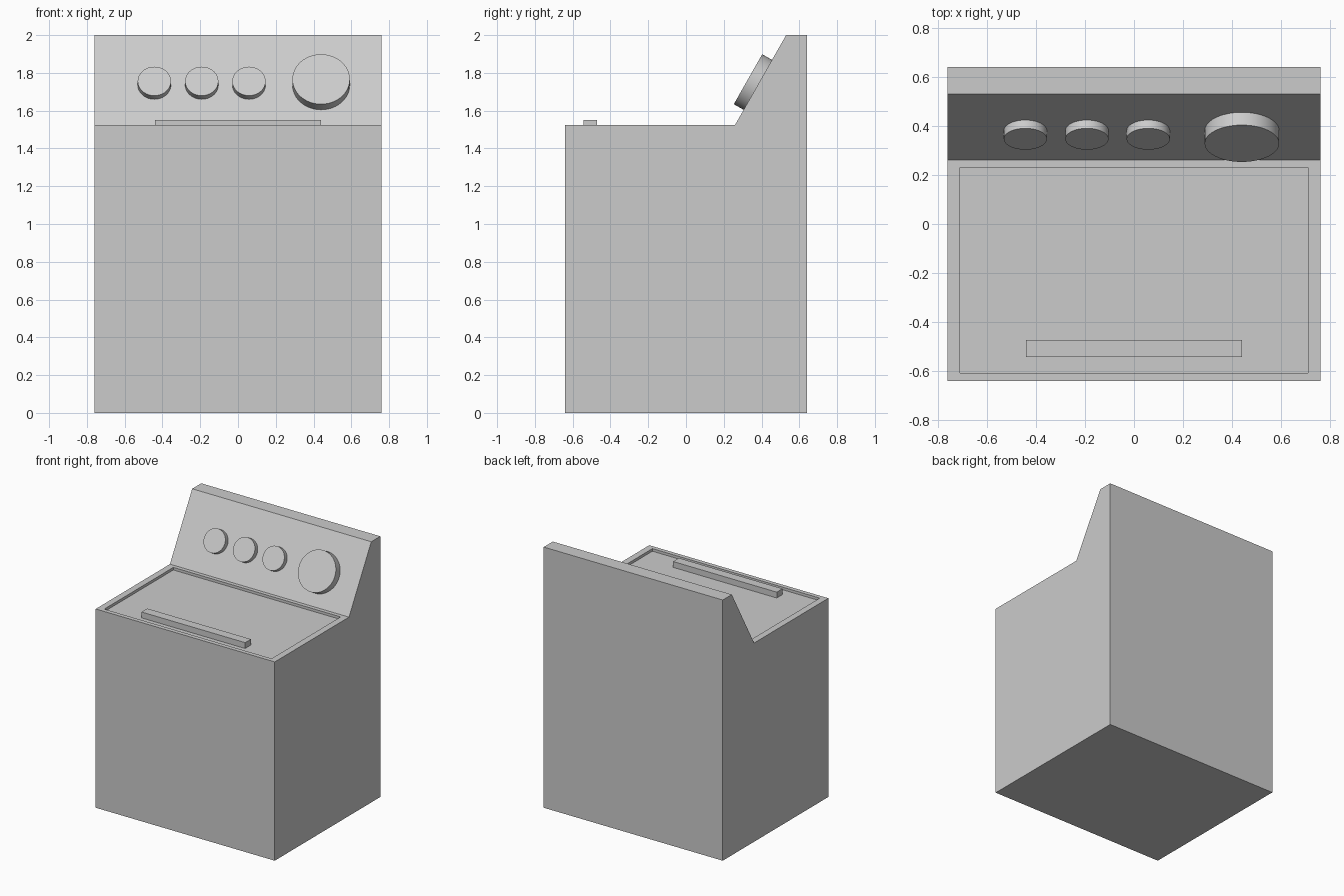
import bpy, bmesh, math
from mathutils import Matrix, Vector

if "Cube" in bpy.data.objects:
    bpy.data.objects.remove(bpy.data.objects["Cube"])

W, D, TOP = 0.76, 0.64, 1.525           # half width, half depth, worktop height
SLOPE_LOW = Vector((0, 0.26, TOP))      # foot and head of the sloping control panel
SLOPE_TOP = Vector((0, 0.53, 2.0))
RECESS = 0.02


def finish(name, bm):
    bmesh.ops.recalc_face_normals(bm, faces=bm.faces)
    mesh = bpy.data.meshes.new(name)
    bm.to_mesh(mesh)
    bm.free()
    obj = bpy.data.objects.new(name, mesh)
    bpy.context.collection.objects.link(obj)
    return obj


# Cabinet: side profile extruded across the width
bm = bmesh.new()
profile = [(-D, 0), (D, 0), (D, 2.0), SLOPE_TOP.yz, SLOPE_LOW.yz, (-D, TOP)]
side = bm.faces.new([bm.verts.new((-W, y, z)) for y, z in profile])
ext = bmesh.ops.extrude_face_region(bm, geom=[side])
bmesh.ops.translate(bm, vec=(2 * W, 0, 0),
                    verts=[v for v in ext["geom"] if isinstance(v, bmesh.types.BMVert)])
bmesh.ops.recalc_face_normals(bm, faces=bm.faces)

# Shallow recess holding the lid panel
lid = next(f for f in bm.faces if all(abs(v.co.z - TOP) < 1e-4 for v in f.verts))
bmesh.ops.inset_region(bm, faces=[lid], thickness=0.03)
for v in lid.verts:
    v.co.x = math.copysign(0.71, v.co.x)
    v.co.y = 0.23 if v.co.y > 0 else -0.607
down = bmesh.ops.extrude_discrete_faces(bm, faces=[lid])["faces"][0]
bmesh.ops.translate(bm, vec=(0, 0, -RECESS), verts=down.verts)
finish("cabinet", bm)

# Lid handle bar
bm = bmesh.new()
z0, z1 = TOP - RECESS, 1.55
bmesh.ops.create_cube(bm, size=1, matrix=Matrix.Translation((0, -0.507, (z0 + z1) / 2))
                      @ Matrix.Diagonal((0.88, 0.07, z1 - z0, 1)))
finish("lid_handle", bm)

# Control knobs standing square on the sloping panel
along = (SLOPE_TOP - SLOPE_LOW).normalized()
normal = Vector((1, 0, 0)).cross(along)
if normal.y > 0:
    normal.negate()
centre = SLOPE_LOW.lerp(SLOPE_TOP, 0.446)


def knob(name, x, radius, height):
    sink = 0.005
    mid = centre + Vector((x, 0, 0)) + normal * (height - sink) / 2
    bpy.ops.mesh.primitive_cylinder_add(
        vertices=48, radius=radius, depth=height + sink, location=mid,
        rotation=normal.to_track_quat('Z', 'Y').to_euler())
    bpy.context.object.name = name
    bpy.ops.object.shade_smooth_by_angle(angle=math.radians(30))


for i, x in enumerate((-0.443, -0.192, 0.058)):
    knob(f"small_knob_{i + 1}", x, 0.088, 0.039)
knob("timer_dial", 0.44, 0.152, 0.06)
